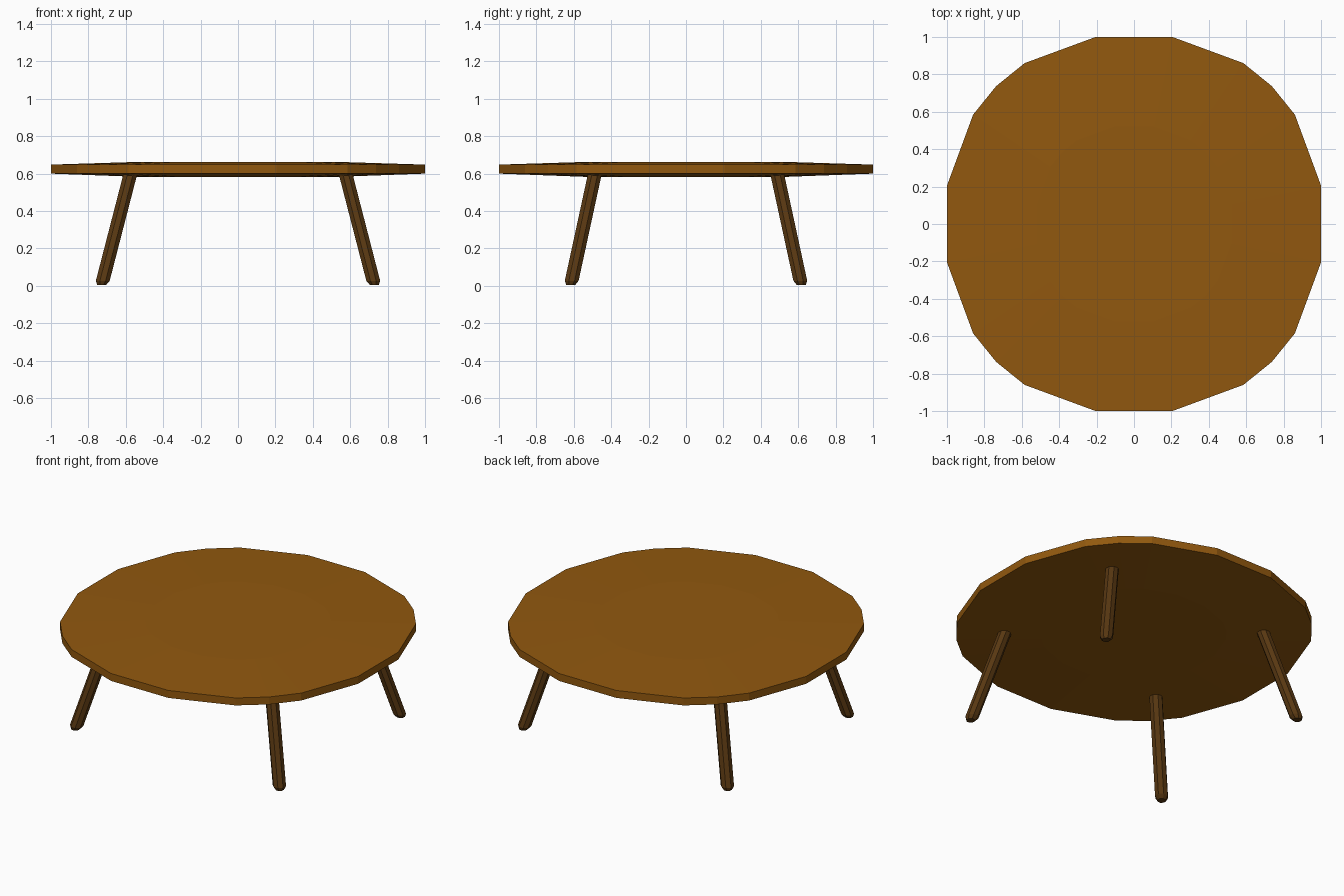
import bpy, bmesh, math
from mathutils import Vector

if "Cube" in bpy.data.objects:
    bpy.data.objects.remove(bpy.data.objects["Cube"])


def material(name, rgb):
    m = bpy.data.materials.new(name)
    m.diffuse_color = (*rgb, 1)
    m.use_nodes = True
    m.node_tree.nodes["Principled BSDF"].inputs["Base Color"].default_value = m.diffuse_color
    return m


def loft(name, rings, mat):
    """Skin a stack of closed rings and cap both ends."""
    bm = bmesh.new()
    loops = [[bm.verts.new(p) for p in r] for r in rings]
    n = len(loops[0])
    for a, b in zip(loops, loops[1:]):
        for i in range(n):
            j = (i + 1) % n
            bm.faces.new((a[i], a[j], b[j], b[i]))
    bm.faces.new(loops[0][::-1])
    bm.faces.new(loops[-1])
    bmesh.ops.recalc_face_normals(bm, faces=bm.faces[:])
    me = bpy.data.meshes.new(name)
    bm.to_mesh(me)
    bm.free()
    me.materials.append(mat)
    ob = bpy.data.objects.new(name, me)
    bpy.context.collection.objects.link(ob)
    return ob


top_wood = material("warm brown wood", (0.285, 0.098, 0.0045))
leg_wood = material("dark brown wood", (0.098, 0.039, 0.0056))

# Tabletop: rounded-square outline, gently crowned above and below
quarter = [(1.0, 0.205), (0.86, 0.585), (0.737, 0.737), (0.585, 0.86), (0.205, 1.0)]
outline = []
for k in range(4):
    c, s = round(math.cos(k * math.pi / 2)), round(math.sin(k * math.pi / 2))
    outline += [(x * c - y * s, x * s + y * c) for x, y in quarter]
profile = [(0.52, 0.582), (1.0, 0.60), (1.0, 0.648), (0.52, 0.663)]
loft("tabletop", [[(x * f, y * f, z) for x, y in outline] for f, z in profile], top_wood)

# Splayed octagonal legs with chamfered feet
foot, head = Vector((0.73, 0.617, 0.0)), Vector((0.575, 0.487, 0.6))
for sx, side in ((-1, "left"), (1, "right")):
    for sy, end in ((-1, "front"), (1, "back")):
        rings = []
        for t, r in ((0.008, 0.026), (0.045, 0.040), (1.0, 0.040)):
            c = foot.lerp(head, t)
            rings.append([(sx * (c.x + r * math.cos(a)), sy * (c.y + r * math.sin(a)), c.z)
                          for a in (math.pi / 8 + i * math.pi / 4 for i in range(8))])
        loft(f"{end}_{side}_leg", rings, leg_wood)
